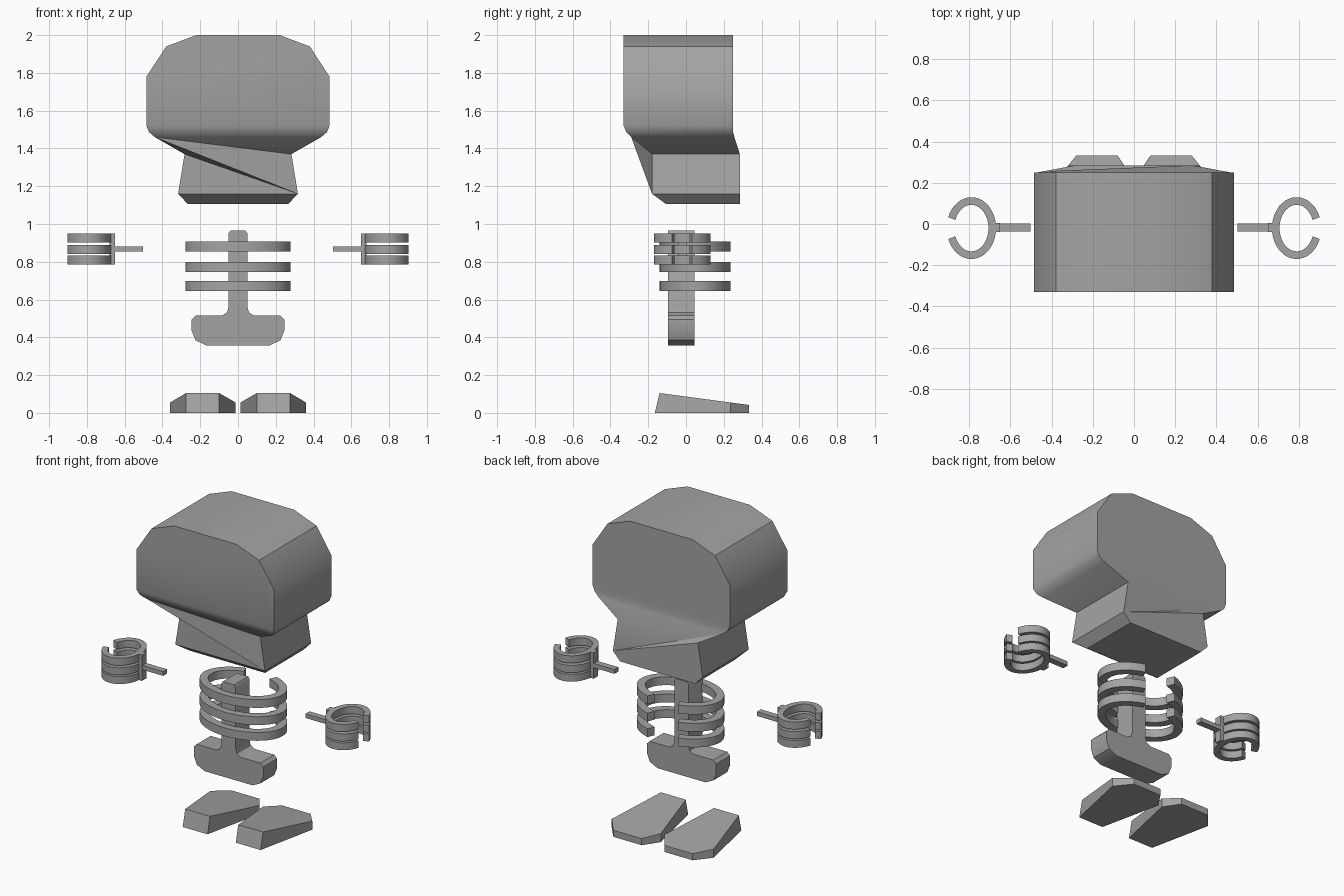
import bpy, bmesh, math

if "Cube" in bpy.data.objects:
    bpy.data.objects.remove(bpy.data.objects["Cube"])

grey = bpy.data.materials.new("plain grey")
grey.diffuse_color = (0.37, 0.37, 0.37, 1)
grey.use_nodes = True
grey.node_tree.nodes["Principled BSDF"].inputs["Base Color"].default_value = grey.diffuse_color


def make(name, verts, faces, angle=35):
    """Mesh object with outward normals, smooth below the given edge angle."""
    bm = bmesh.new()
    vs = [bm.verts.new(v) for v in verts]
    for f in faces:
        bm.faces.new([vs[i] for i in f])
    bmesh.ops.recalc_face_normals(bm, faces=bm.faces)
    me = bpy.data.meshes.new(name)
    bm.to_mesh(me)
    bm.free()
    me.materials.append(grey)
    ob = bpy.data.objects.new(name, me)
    bpy.context.collection.objects.link(ob)
    bpy.ops.object.select_all(action='DESELECT')
    bpy.context.view_layer.objects.active = ob
    ob.select_set(True)
    bpy.ops.object.shade_smooth_by_angle(angle=math.radians(angle))
    return ob


def side_faces(n):
    return [(i, (i + 1) % n, n + (i + 1) % n, n + i) for i in range(n)]


def extrude_y(name, outline, y0, y1):
    n = len(outline)
    verts = [(x, y, z) for y in (y0, y1) for x, z in outline]
    return make(name, verts, side_faces(n) + [tuple(range(n)), tuple(range(n, 2 * n))])


def box(name, x0, x1, y0, y1, z0, z1):
    return extrude_y(name, [(x0, z0), (x1, z0), (x1, z1), (x0, z1)], y0, y1)


def open_ring(name, cx, cy, rx, ry, thick, z0, z1, mid, gap, n=36):
    """Elliptical band with a gap (angles in radians) centred on direction mid."""
    verts, faces = [], []
    for i in range(n + 1):
        a = mid + gap + (2 * math.pi - 2 * gap) * i / n
        c, s = math.cos(a), math.sin(a)
        for t, z in ((0, z0), (0, z1), (thick, z1), (thick, z0)):
            verts.append((cx + (rx - t) * c, cy + (ry - t) * s, z))
    for i in range(n):
        for k in range(4):
            j = (k + 1) % 4
            faces.append((4 * i + k, 4 * i + j, 4 * i + 4 + j, 4 * i + 4 + k))
    faces += [(0, 1, 2, 3), tuple(4 * n + k for k in range(4))]
    return make(name, verts, faces)


# Head: right half outline as x, z, front y, back y, from crown to jaw
half = [(0.22, 2.0, -0.33, 0.25), (0.38, 1.94, -0.33, 0.25),
        (0.485, 1.78, -0.33, 0.25), (0.485, 1.52, -0.33, 0.25),
        (0.47, 1.485, -0.315, 0.25), (0.44, 1.46, -0.29, 0.256),
        (0.283, 1.37, -0.18, 0.285), (0.317, 1.16, -0.18, 0.285),
        (0.265, 1.105, -0.105, 0.285)]
outline = half + [(-x, z, f, b) for x, z, f, b in reversed(half)]
n = len(outline)
verts = [(x, f, z) for x, z, f, b in outline] + [(x, b, z) for x, z, f, b in outline]
# Flat face, cheek strips, then the jaw and chin
cap = [(0, 1, 2, 3, 14, 15, 16, 17), (3, 4, 13, 14), (4, 5, 12, 13), (5, 6, 12),
       (6, 7, 12), (7, 11, 12), (7, 10, 11), (7, 8, 9, 10)]
make("head", verts, side_faces(n) + cap + [tuple(i + n for i in f) for f in cap])

# Spine and pelvis in one profile
right = [(0.04, 0.965), (0.05, 0.95), (0.05, 0.56), (0.058, 0.532), (0.085, 0.515),
         (0.225, 0.515), (0.245, 0.495), (0.245, 0.435), (0.225, 0.385), (0.17, 0.358)]
extrude_y("spine_and_pelvis", right + [(-x, z) for x, z in reversed(right)], -0.095, 0.045)

# Ribs, open at the back
for i, z in enumerate((0.645, 0.745, 0.855)):
    open_ring(f"rib_{i + 1}", 0, 0.055, 0.278, 0.195, 0.05, z, z + 0.053,
              math.pi / 2, 0.4)

for side, s in (("left", -1), ("right", 1)):
    # Hand: three bands open outward, joined by a strip, on a rod
    for i, z in enumerate((0.785, 0.842, 0.903)):
        open_ring(f"{side}_hand_band_{i + 1}", s * 0.79, -0.02, 0.12, 0.15, 0.037,
                  z, z + 0.047, 0 if s > 0 else math.pi, 0.36)
    box(f"{side}_hand_strip", *sorted((s * 0.65, s * 0.68)), -0.04, 0.005, 0.785, 0.95)
    box(f"{side}_arm_rod", *sorted((s * 0.503, s * 0.66)), -0.037, 0.003, 0.855, 0.882)

    # Foot: six-sided wedge sloping down to the back
    top = [(0.1, -0.14, 0.105), (0.275, -0.14, 0.105), (0.36, 0.235, 0.055),
           (0.28, 0.333, 0.042), (0.08, 0.333, 0.042), (0.013, 0.235, 0.055)]
    base = [(x, y if y > 0 else -0.165, 0) for x, y, z in top]
    make(f"{side}_foot", [(s * x, y, z) for x, y, z in base + top],
         side_faces(6) + [tuple(range(6)), tuple(range(6, 12))], 15)
